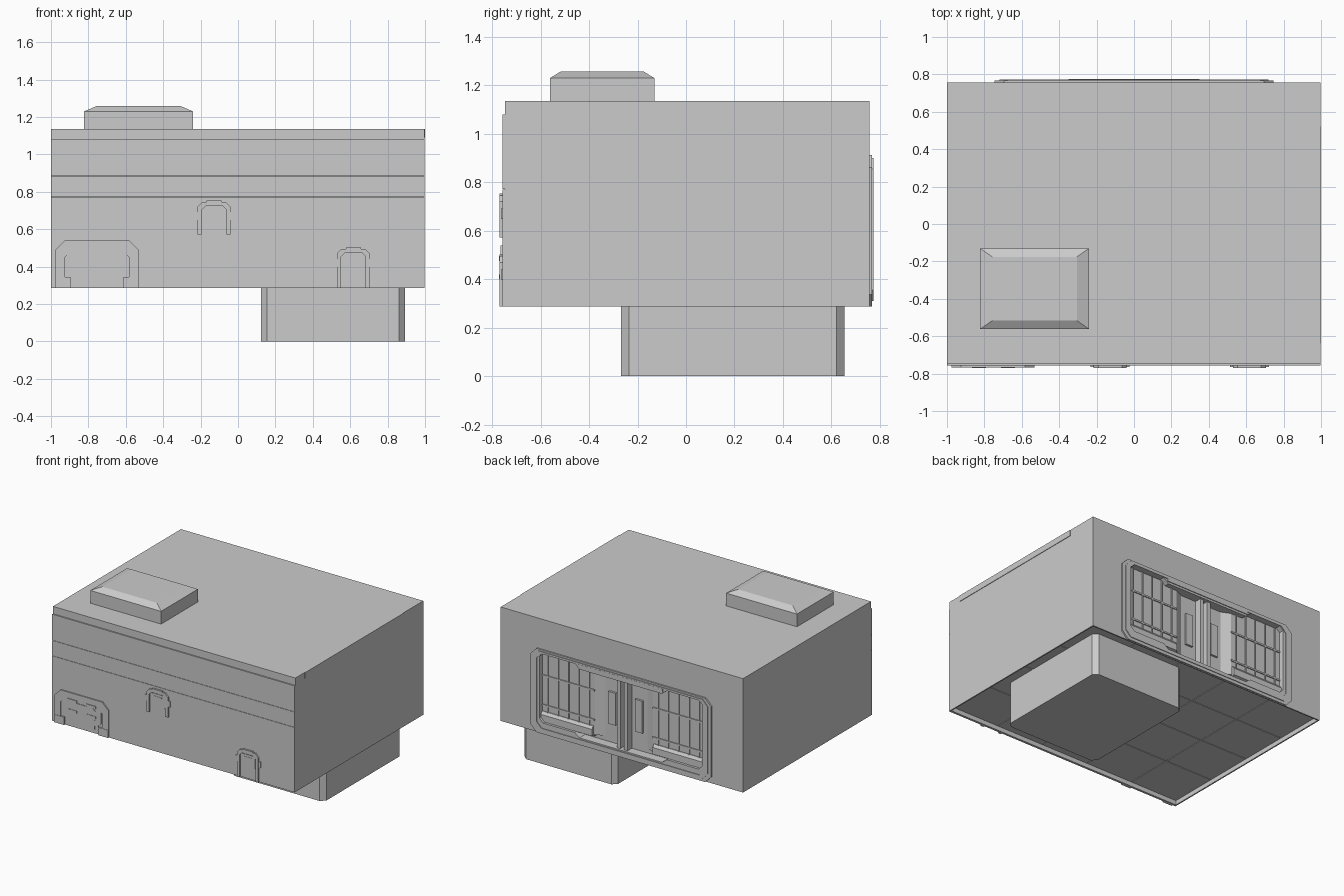
import bpy, bmesh

if "Cube" in bpy.data.objects:
    bpy.data.objects.remove(bpy.data.objects["Cube"], do_unlink=True)

grey = bpy.data.materials.new("light_grey")
grey.use_nodes = True
grey.diffuse_color = (0.6, 0.6, 0.6, 1)
grey.node_tree.nodes["Principled BSDF"].inputs["Base Color"].default_value = (0.6, 0.6, 0.6, 1)

FRONT, BACK, FLOOR = -0.757, 0.757, 0.32


def finish(name, bm):
    bmesh.ops.recalc_face_normals(bm, faces=bm.faces)
    mesh = bpy.data.meshes.new(name)
    bm.to_mesh(mesh)
    bm.free()
    mesh.materials.append(grey)
    obj = bpy.data.objects.new(name, mesh)
    bpy.context.collection.objects.link(obj)
    return obj


def prism(name, outline, axis, start, end):
    """Extrude a 2D outline along an axis; the outline uses the other two axes in order."""
    bm = bmesh.new()
    def place(p, d):
        co = list(p)
        co.insert("xyz".index(axis), d)
        return bm.verts.new(co)
    face = bm.faces.new([place(p, start) for p in outline])
    new = bmesh.ops.extrude_face_region(bm, geom=[face])["geom"]
    step = [end - start if a == axis else 0 for a in "xyz"]
    bmesh.ops.translate(bm, vec=step, verts=[g for g in new if isinstance(g, bmesh.types.BMVert)])
    return finish(name, bm)


def chamfered(a0, a1, b0, b1, c):
    return [(a0 + c, b0), (a1 - c, b0), (a1, b0 + c), (a1, b1 - c),
            (a1 - c, b1), (a0 + c, b1), (a0, b1 - c), (a0, b0 + c)]


def box(name, x, y, z):
    return prism(name, [(x[0], y[0]), (x[1], y[0]), (x[1], y[1]), (x[0], y[1])], "z", *z)


def cut(obj, cutter):
    mod = obj.modifiers.new("cut", "BOOLEAN")
    mod.operation, mod.solver, mod.object = "DIFFERENCE", "EXACT", cutter
    deps = bpy.context.evaluated_depsgraph_get()
    mesh = bpy.data.meshes.new_from_object(obj.evaluated_get(deps))
    obj.modifiers.clear()
    obj.data = mesh
    bpy.data.objects.remove(cutter, do_unlink=True)


def arch(name, x0, x1, z0, z1, c, w, y0, y1):
    """Upside-down U with chamfered shoulders."""
    outer = [(x0, z0), (x0, z1 - c), (x0 + c, z1), (x1 - c, z1), (x1, z1 - c), (x1, z0)]
    i = c * 0.8
    inner = [(x1 - w, z0), (x1 - w, z1 - w - i), (x1 - w - i, z1 - w),
             (x0 + w + i, z1 - w), (x0 + w, z1 - w - i), (x0 + w, z0)]
    return prism(name, outer + inner, "y", y0, y1)


# Main housing with recessed underside and rear bay
body = box("housing", (-1, 0.996), (-0.748, BACK), (0.287, 1.135))
cut(body, box("floor_cutter", (-0.99, 0.986), (-0.74, 0.747), (0.2, FLOOR)))
bay = [(-0.67, 0.40), (-0.64, 0.37), (-0.38, 0.37), (-0.34, 0.34), (0.34, 0.34), (0.38, 0.37),
       (0.64, 0.37), (0.67, 0.40), (0.67, 0.86), (0.64, 0.885), (0.38, 0.885), (0.34, 0.85),
       (-0.34, 0.85), (-0.38, 0.885), (-0.64, 0.885), (-0.67, 0.86)]
cut(body, prism("bay_cutter", bay, "y", 0.70, 0.9))

# Front cover sheet with two shallow seams
for z0, z1 in ((0.287, 0.77), (0.772, 0.885), (0.887, 1.08)):
    box("front_cover", (-1, 0.996), (FRONT, -0.747), (z0, z1))

# Trim strip high on one side
box("side_trim", (0.99, 1.0), (-0.64, 0.52), (1.09, 1.135))

# Roof hatch with sloped rim
bm = bmesh.new()
rings = []
for z, ix, iy in ((1.13, 0, 0), (1.23, 0, 0), (1.258, 0.066, 0.046)):
    x0, x1, y0, y1 = -0.823 + ix, -0.24 - ix, -0.562 + iy, -0.13 - iy
    rings.append([bm.verts.new((x, y, z)) for x, y in ((x0, y0), (x1, y0), (x1, y1), (x0, y1))])
for lo, hi in zip(rings, rings[1:]):
    for i in range(4):
        j = (i + 1) % 4
        bm.faces.new((lo[i], lo[j], hi[j], hi[i]))
bm.faces.new(rings[0])
bm.faces.new(rings[-1])
finish("roof_hatch", bm)

# Lower box
prism("lower_box", chamfered(0.123, 0.893, -0.268, 0.655, 0.033), "z", 0, FLOOR + 0.01)

# Underside panels
for i in range(5):
    for j in range(4):
        x, y = -0.98 + i * 0.392, -0.73 + j * 0.367
        box("floor_panel", (x, x + 0.386), (y, y + 0.361), (FLOOR - 0.004, FLOOR + 0.002))

# Rear frame around the bay
frame = prism("rear_frame", chamfered(-0.745, 0.745, 0.288, 0.912, 0.05), "y", 0.75, 0.768)
cut(frame, prism("frame_cutter", bay, "y", 0.7, 0.9))
lip = prism("rear_frame_lip", chamfered(-0.72, 0.72, 0.31, 0.9, 0.045), "y", 0.76, 0.773)
cut(lip, prism("lip_cutter", chamfered(-0.69, 0.69, 0.33, 0.885, 0.04), "y", 0.7, 0.9))
box("frame_cap", (-0.35, 0.35), (0.76, 0.774), (0.865, 0.89))

# Sliding doors in the bay: slabs with sloped inner edges, sills and ribs
for s in (-1, 1):
    prism("door_slab", [(s * 0.68, 0.69), (s * 0.15, 0.69), (s * 0.24, 0.73), (s * 0.68, 0.73)],
          "z", 0.375, 0.88)
    for k in range(5):
        x = s * (0.28 + k * 0.085)
        box("door_rib", sorted((x, x + s * 0.008)), (0.725, 0.737), (0.38, 0.88))
    for z in (0.48, 0.70):
        box("door_rail", sorted((s * 0.24, s * 0.67)), (0.725, 0.737), (z, z + 0.012))
    prism("door_sill", [(0.69, 0.35), (0.75, 0.37), (0.75, 0.42), (0.735, 0.44), (0.69, 0.44)],
          "x", s * 0.25, s * 0.67)
    box("door_post", sorted((s * 0.015, s * 0.045)), (0.69, 0.75), (0.34, 0.86))
    box("door_handle", sorted((s * 0.08, s * 0.14)), (0.69, 0.715), (0.48, 0.72))

# Large front bracket with latch plate
arch("large_bracket", -0.976, -0.532, 0.287, 0.54, 0.05, 0.05, -0.766, -0.75)
for x in (-0.976, -0.612):
    box("bracket_foot", (x, x + 0.08), (-0.768, -0.75), (0.287, 0.345))
prism("latch_plate", chamfered(-0.915, -0.593, 0.345, 0.495, 0.03), "y", -0.764, -0.75)
prism("latch_plate_center", chamfered(-0.87, -0.638, 0.375, 0.475, 0.02), "y", -0.768, -0.76)
box("latch_tongue", (-0.86, -0.648), (-0.762, -0.75), (0.315, 0.35))
for x in (-0.865, -0.71):
    for z in (0.40, 0.475):
        box("latch_bar", (x, x + 0.075), (-0.771, -0.76), (z, z + 0.02))


# Small front brackets
def small_bracket(x, top, bottom):
    arch("small_bracket", x - 0.088, x + 0.088, bottom, top - 0.008, 0.025, 0.022, -0.769, -0.75)
    prism("bracket_pad", chamfered(x - 0.06, x + 0.06, top - 0.14, top - 0.035, 0.015),
          "y", -0.764, -0.75)
    box("bracket_tab", (x - 0.04, x + 0.04), (-0.77, -0.75), (top - 0.02, top))
    box("pad_slot", (x - 0.035, x + 0.035), (-0.766, -0.76), (top - 0.06, top - 0.052))
    for s in (-1, 1):
        box("bracket_lug", sorted((x + s * 0.08, x + s * 0.104)), (-0.764, -0.75),
            (top - 0.105, top - 0.062))


small_bracket(-0.128, 0.754, 0.572)
small_bracket(0.617, 0.503, 0.287)
